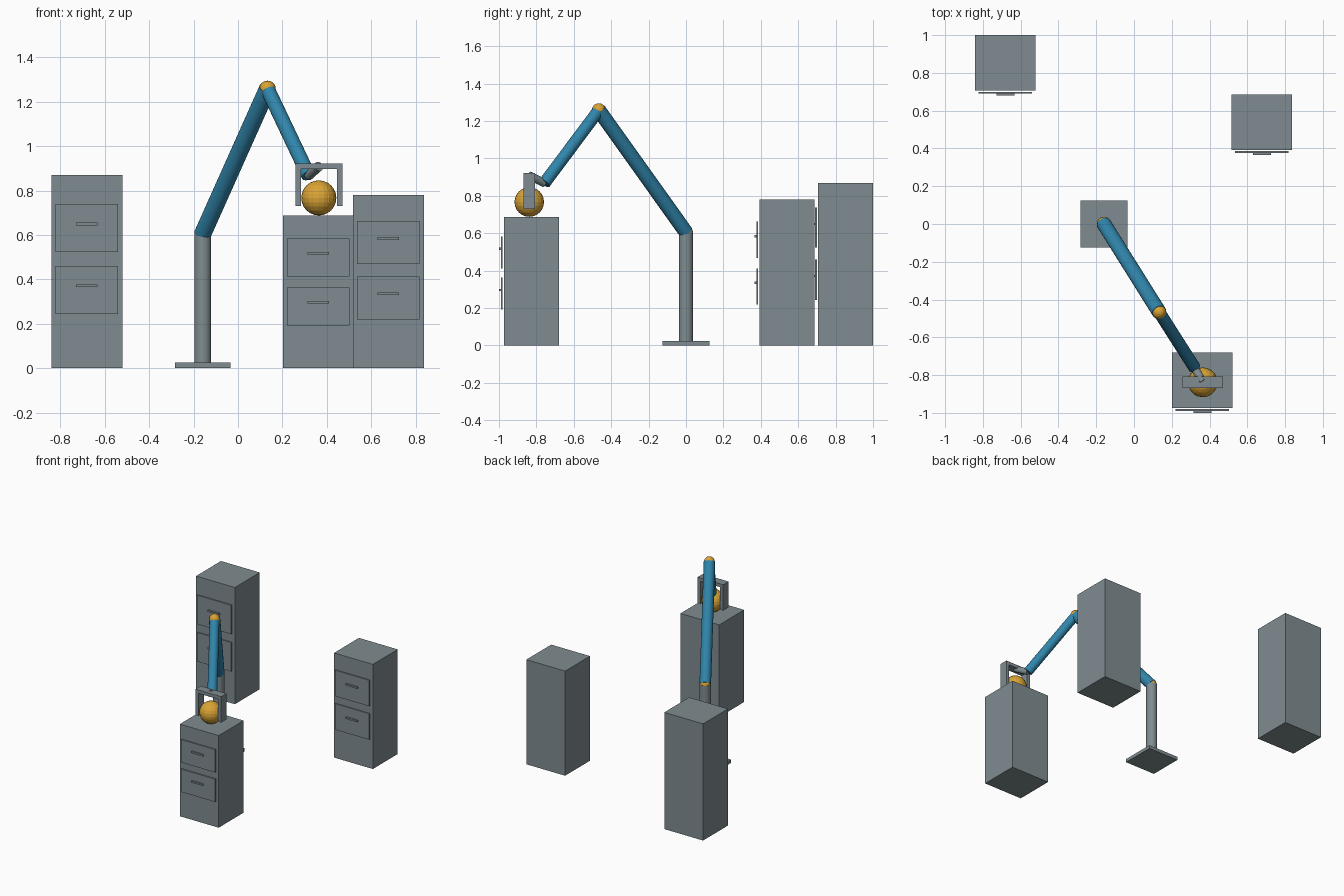
import bpy
from mathutils import Vector

if "Cube" in bpy.data.objects:
    bpy.data.objects.remove(bpy.data.objects["Cube"])


def material(name, rgb):
    m = bpy.data.materials.new(name)
    m.diffuse_color = (*rgb, 1)
    m.use_nodes = True
    m.node_tree.nodes["Principled BSDF"].inputs["Base Color"].default_value = m.diffuse_color
    return m


GREY = material("steel grey", (0.215, 0.265, 0.282))
BLUE = material("arm blue", (0.030, 0.235, 0.407))
GOLD = material("amber", (0.70, 0.37, 0.035))


def finish(name, mat):
    ob = bpy.context.object
    ob.name = name
    ob.data.materials.append(mat)
    return ob


def box(name, lo, hi, mat=GREY):
    lo, hi = Vector(lo), Vector(hi)
    bpy.ops.mesh.primitive_cube_add(size=1, location=(lo + hi) / 2)
    ob = finish(name, mat)
    ob.scale = hi - lo
    return ob


def rod(name, a, b, r, mat):
    a, b = Vector(a), Vector(b)
    d = b - a
    bpy.ops.mesh.primitive_cylinder_add(vertices=24, radius=r, depth=d.length,
                                        location=(a + b) / 2,
                                        rotation=d.to_track_quat('Z', 'Y').to_euler())
    bpy.ops.object.shade_smooth_by_angle()
    return finish(name, mat)


def ball(name, c, r, seg, rings):
    bpy.ops.mesh.primitive_uv_sphere_add(segments=seg, ring_count=rings, radius=r, location=c)
    return finish(name, GOLD)


# Cabinets: centre x, front y, height; two drawers with handles each
def cabinet(tag, cx, fy, h):
    box(tag + "_cabinet_body", (cx - 0.16, fy, 0), (cx + 0.16, fy + 0.293, h))
    for level, f in (("upper", 0.725), ("lower", 0.405)):
        z, dh = f * h, 0.124 * h
        box(f"{tag}_{level}_drawer", (cx - 0.141, fy - 0.016, z - dh), (cx + 0.141, fy - 0.007, z + dh))
        hz = z + 0.019
        box(f"{tag}_{level}_handle", (cx - 0.048, fy - 0.027, hz - 0.006), (cx + 0.048, fy - 0.015, hz + 0.006))


cabinet("left", -0.681, 0.707, 0.87)
cabinet("right", 0.677, 0.393, 0.78)
cabinet("front", 0.362, -0.973, 0.687)

# Robot base and column
shoulder = (-0.159, 0, 0.605)
elbow = (0.133, -0.466, 1.258)
wrist = (0.318, -0.757, 0.868)
gx, gy = 0.364, -0.838
box("base_plate", (-0.284, -0.125, 0), (-0.034, 0.125, 0.025))
rod("column", (-0.159, 0, 0.02), (-0.159, 0, 0.605), 0.038, GREY)

# Arm segments and joints
ball("shoulder_joint", shoulder, 0.037, 16, 10)
rod("upper_arm", shoulder, elbow, 0.039, BLUE)
ball("elbow_joint", elbow, 0.037, 16, 10)
rod("forearm", elbow, wrist, 0.033, BLUE)
rod("wrist_link", wrist, (gx, gy, 0.909), 0.022, GREY)

# Gripper: palm bar and two fingers
box("gripper_palm", (gx - 0.106, gy - 0.031, 0.898), (gx + 0.106, gy + 0.031, 0.923))
for side, s in (("left", -1), ("right", 1)):
    xs = sorted((gx + s * 0.081, gx + s * 0.106))
    box(side + "_finger", (xs[0], gy - 0.031, 0.73), (xs[1], gy + 0.031, 0.899))

# Held ball
ball("held_ball", (gx, gy, 0.767), 0.079, 20, 12)
